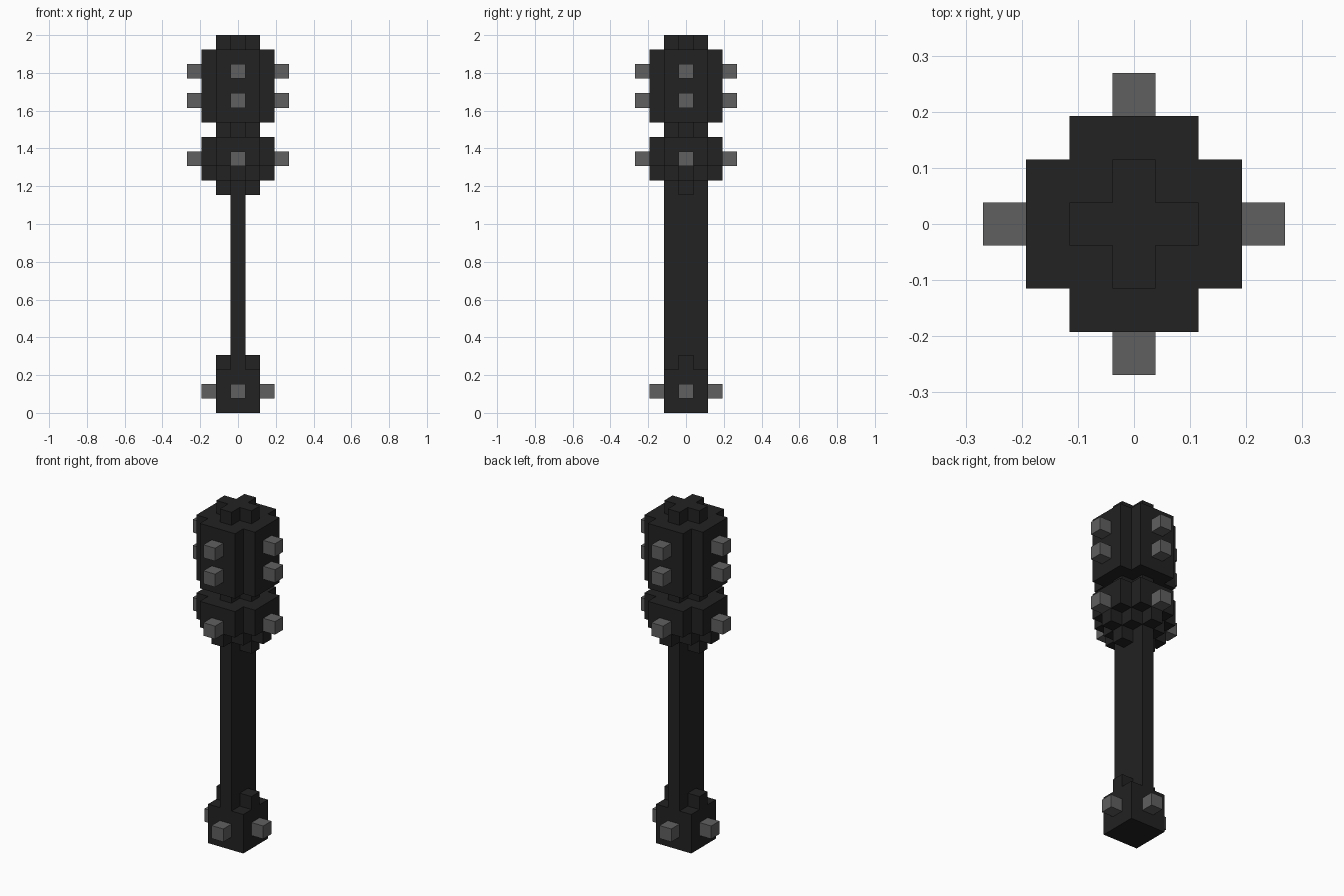
import bpy
import bmesh

U = 2 / 26  # edge of one block; the mace is 26 blocks tall

cube = bpy.data.objects.get("Cube")
if cube:
    bpy.data.objects.remove(cube, do_unlink=True)


def make_material(name, value):
    mat = bpy.data.materials.new(name)
    mat.use_nodes = True
    color = (value, value, value, 1)
    mat.diffuse_color = color
    bsdf = mat.node_tree.nodes["Principled BSDF"]
    bsdf.inputs["Base Color"].default_value = color
    bsdf.inputs["Roughness"].default_value = 0.8
    return mat


BLACK = make_material("black iron", 0.016)
GREY = make_material("grey metal", 0.117)


def prism(name, quarter, bottom, top, mat, center=(0, 0)):
    """Mirror a quarter outline into four quadrants and extrude it; block units."""
    back = quarter[::-1]
    outline = list(quarter)
    outline += [(-x, y) for x, y in back]
    outline += [(-x, -y) for x, y in quarter]
    outline += [(x, -y) for x, y in back]
    bm = bmesh.new()
    cx, cy = center
    base = bm.faces.new([bm.verts.new(((x + cx) * U, (y + cy) * U, bottom * U))
                         for x, y in outline])
    lid = bmesh.ops.extrude_face_region(bm, geom=[base])["geom"]
    verts = [v for v in lid if isinstance(v, bmesh.types.BMVert)]
    bmesh.ops.translate(bm, verts=verts, vec=(0, 0, (top - bottom) * U))
    bmesh.ops.recalc_face_normals(bm, faces=bm.faces)
    mesh = bpy.data.meshes.new(name)
    bm.to_mesh(mesh)
    bm.free()
    mesh.materials.append(mat)
    obj = bpy.data.objects.new(name, mesh)
    bpy.context.collection.objects.link(obj)
    return obj


# Quarter outlines of the block cross-sections
SQUARE = [(1.5, 1.5)]
SLAB = [(0.5, 1.5)]
CROSS = [(1.5, 0.5), (0.5, 0.5), (0.5, 1.5)]
DIAMOND = [(2.5, 0.5), (1.5, 0.5), (1.5, 1.5), (0.5, 1.5), (0.5, 2.5)]
NOTCHED = [(2.5, 1.5), (1.5, 1.5), (1.5, 2.5)]

# Body, stacked from the ground up
for name, quarter, bottom, top in [
    ("pommel", SQUARE, 0, 3),
    ("pommel_collar", CROSS, 3, 4),
    ("shaft", SLAB, 4, 15),
    ("head_collar", CROSS, 15, 16),
    ("lower_head_taper", DIAMOND, 16, 17),
    ("lower_head", NOTCHED, 17, 19),
    ("head_neck", CROSS, 19, 20),
    ("upper_head", NOTCHED, 20, 25),
    ("head_cap", CROSS, 25, 26),
]:
    prism(name, quarter, bottom, top, BLACK)

# Studs on all four sides
SIDES = {"left": (1, 0), "right": (-1, 0), "back": (0, 1), "front": (0, -1)}
for part, row, reach in [("pommel", 1, 2), ("lower_head", 17, 3),
                         ("upper_head_low", 21, 3), ("upper_head_high", 23, 3)]:
    for side, (dx, dy) in SIDES.items():
        prism(f"{part}_stud_{side}", [(0.5, 0.5)], row, row + 1, GREY,
              (dx * reach, dy * reach))
